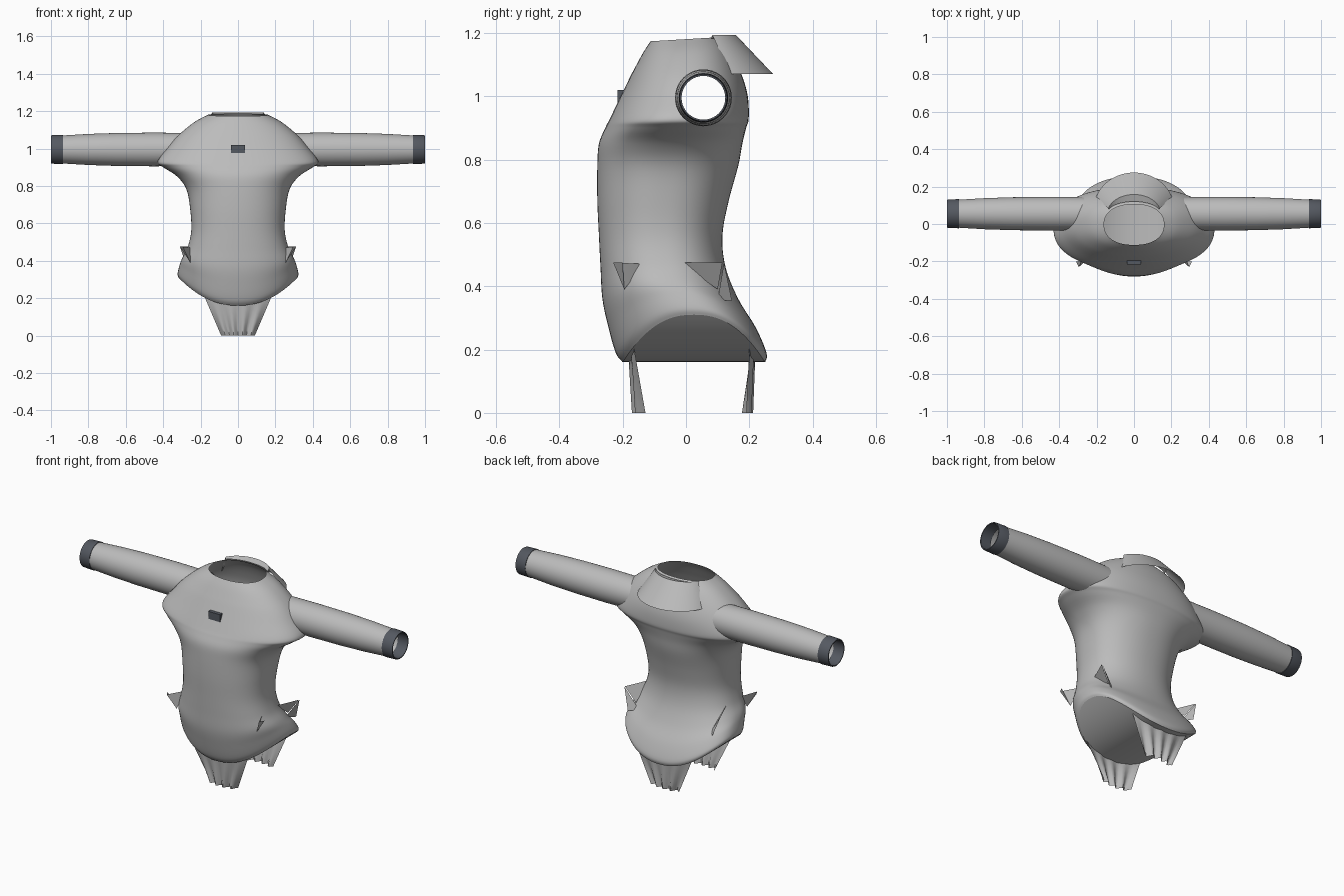
import bpy, bmesh, math
from mathutils import Vector

cube = bpy.data.objects.get("Cube")
if cube:
    bpy.data.objects.remove(cube)


def material(name, rgb):
    m = bpy.data.materials.new(name)
    m.use_nodes = True
    m.diffuse_color = (*rgb, 1)
    m.node_tree.nodes["Principled BSDF"].inputs["Base Color"].default_value = (*rgb, 1)
    return m


GREY = material("light grey cloth", (0.5, 0.5, 0.5))
SLATE = material("dark slate trim", (0.09, 0.1, 0.12))


def finish(name, bm, mat, angle=40):
    mesh = bpy.data.meshes.new(name)
    bm.to_mesh(mesh)
    bm.free()
    mesh.materials.append(mat)
    ob = bpy.data.objects.new(name, mesh)
    bpy.context.collection.objects.link(ob)
    bpy.ops.object.select_all(action='DESELECT')
    ob.select_set(True)
    bpy.context.view_layer.objects.active = ob
    bpy.ops.object.shade_smooth_by_angle(angle=math.radians(angle))
    return ob


def loft(bm, rows, closed=True):
    """Skin a list of equally long point rows; return the vertex rows."""
    grid = [[bm.verts.new(p) for p in row] for row in rows]
    for a, b in zip(grid, grid[1:]):
        n = len(a)
        for i in range(n if closed else n - 1):
            j = (i + 1) % n
            bm.faces.new((a[i], a[j], b[j], b[i]))
    return grid


def spline(keys, steps):
    """Catmull-Rom interpolation through tuples of numbers."""
    out = []
    for i in range(len(keys) - 1):
        p = [Vector(keys[max(0, min(len(keys) - 1, i + k))]) for k in (-1, 0, 1, 2)]
        for s in range(steps):
            t = s / steps
            out.append(p[1] + (p[2] - p[0]) * t / 2
                       + (p[0] * 2 - p[1] * 5 + p[2] * 4 - p[3]) * t * t / 2
                       + (p[1] * 3 - p[0] - p[2] * 3 + p[3]) * t ** 3 / 2)
    return out + [Vector(keys[-1])]


# Torso sections: height, rise at the sides, half width, front y, back y
SECTIONS = [
    (.16, .15, .318, -.2, .25), (.19, .14, .323, -.222, .254),
    (.27, .1, .314, -.245, .22), (.36, .05, .3, -.264, .165),
    (.46, .01, .27, -.27, .125), (.56, 0, .25, -.275, .115),
    (.67, 0, .255, -.28, .135), (.78, 0, .275, -.28, .165),
    (.85, 0, .325, -.275, .178), (.9, 0, .4, -.255, .19),
    (.93, 0, .43, -.24, .198), (1, 0, .38, -.206, .195),
    (1.07, 0, .32, -.172, .175), (1.14, 0, .235, -.137, .14),
    (1.18, 0, .16, -.112, .105)]
N = 96
ARM_Y, ARM_Z = .055, .995


def section(s):
    z, rise, w, front, back = s
    mid, depth = (front + back) / 2, (back - front) / 2
    row = []
    for i in range(N):
        a = math.tau * i / N
        c, d = math.cos(a), math.sin(a)
        y = math.copysign(abs(d) ** .85, d)
        tilt = .06 * y * depth * max(0, (z - 1.07) / .11)
        row.append((w * math.copysign(abs(c) ** .92, c), mid + depth * y,
                    z + rise * c * c + tilt))
    return row


bm = bmesh.new()
rings = loft(bm, [section(s) for s in spline(SECTIONS, 5)])
# Saddle-shaped underside joining the front hem to the back hem
hem = rings[0]
strips = []
for i in range(N // 2 + 1):
    strips.append((hem[i], hem[-i % N]))
for (a, b), (c, d) in zip(strips, strips[1:]):
    bm.faces.new([v for k, v in enumerate((a, c, d, b)) if v not in (a, c, d, b)[:k]])
bm.normal_update()
# Armholes hidden inside the sleeves
holes = [f for f in bm.faces if abs(f.calc_center_median().x) > .22
         and math.hypot(f.calc_center_median().y - ARM_Y,
                        f.calc_center_median().z - ARM_Z) < .078]
bmesh.ops.delete(bm, geom=holes, context='FACES')
finish("torso", bm, GREY)


def tube(name, profile, mat):
    """Tube along x from (x, radius) pairs."""
    bm = bmesh.new()
    loft(bm, [[(x, ARM_Y + r * math.cos(math.tau * i / 40), ARM_Z + r * math.sin(math.tau * i / 40))
               for i in range(40)] for x, r in profile])
    bmesh.ops.recalc_face_normals(bm, faces=bm.faces)
    return finish(name, bm, mat)


def plate(name, polygons, mat):
    bm = bmesh.new()
    for poly in polygons:
        bm.faces.new([bm.verts.new(p) for p in poly])
    return finish(name, bm, mat)


for side, s in (("left", 1), ("right", -1)):
    # Sleeve and cuff
    tube(side + "_sleeve", [(s * x, r) for x, r in
         ((.24, .088), (.45, .09), (.65, .088), (.8, .083), (.95, .074))], GREY)
    tube(side + "_cuff", [(s * x, r) for x, r in
         ((.935, .072), (.935, .078), (.995, .076), (1, .074), (1, .069), (.935, .069))], SLATE)

    # Pointed hip fins
    def flip(*pts):
        return [(s * x, y, z) for x, y, z in pts]
    plate(side + "_front_fin", [
        flip((.25, -.13, .47), (.295, -.23, .475), (.255, -.195, .39)),
        flip((.31, -.2, .475), (.295, -.23, .475), (.255, -.195, .39))], GREY)
    plate(side + "_back_fin", [
        flip((.25, -.02, .475), (.31, .115, .475), (.25, .1, .39)),
        flip((.31, .12, .475), (.27, .145, .355), (.23, .1, .355))], GREY)

# Flared collar at the back of the neck
bm = bmesh.new()
arc = [math.radians(18 + 144 * i / 32) for i in range(33)]
loft(bm, [[(rx * math.cos(a), y + ry * math.sin(a), z) for a in arc]
          for rx, y, ry, z in ((.14, .06, .06, 1.182), (.145, .05, .108, 1.193), (.215, .08, .195, 1.07))],
     closed=False)
finish("back_collar", bm, GREY)


# Pleated hanging panels, tapering toward the ground
def panel(name, y_top, y_low, bow):
    bm = bmesh.new()
    rows = []
    for k in range(7):
        t = k / 6
        row = []
        for i in range(25):
            u = i / 12 - 1
            fold = .012 * t * math.cos(u * math.pi * 4)
            row.append(((.18 - .09 * t) * u, y_top + (y_low - y_top) * t + bow * u * u + fold,
                        .21 * (1 - t)))
        rows.append(row)
    loft(bm, rows, closed=False)
    finish(name, bm, GREY, 60)


panel("front_panel", -.185, -.16, .02)
panel("back_panel", .22, .2, -.02)

# Small chest badge with clipped lower corners
bm = bmesh.new()
outline = ((-.038, 1.02), (-.038, .975), (-.022, .963), (.022, .963), (.038, .975), (.038, 1.02))
loft(bm, [[(x, y, z) for x, z in outline] for y in (-.19, -.217)])
bm.verts.ensure_lookup_table()
bm.faces.new(bm.verts[6:])
bmesh.ops.recalc_face_normals(bm, faces=bm.faces)
finish("chest_badge", bm, SLATE)
